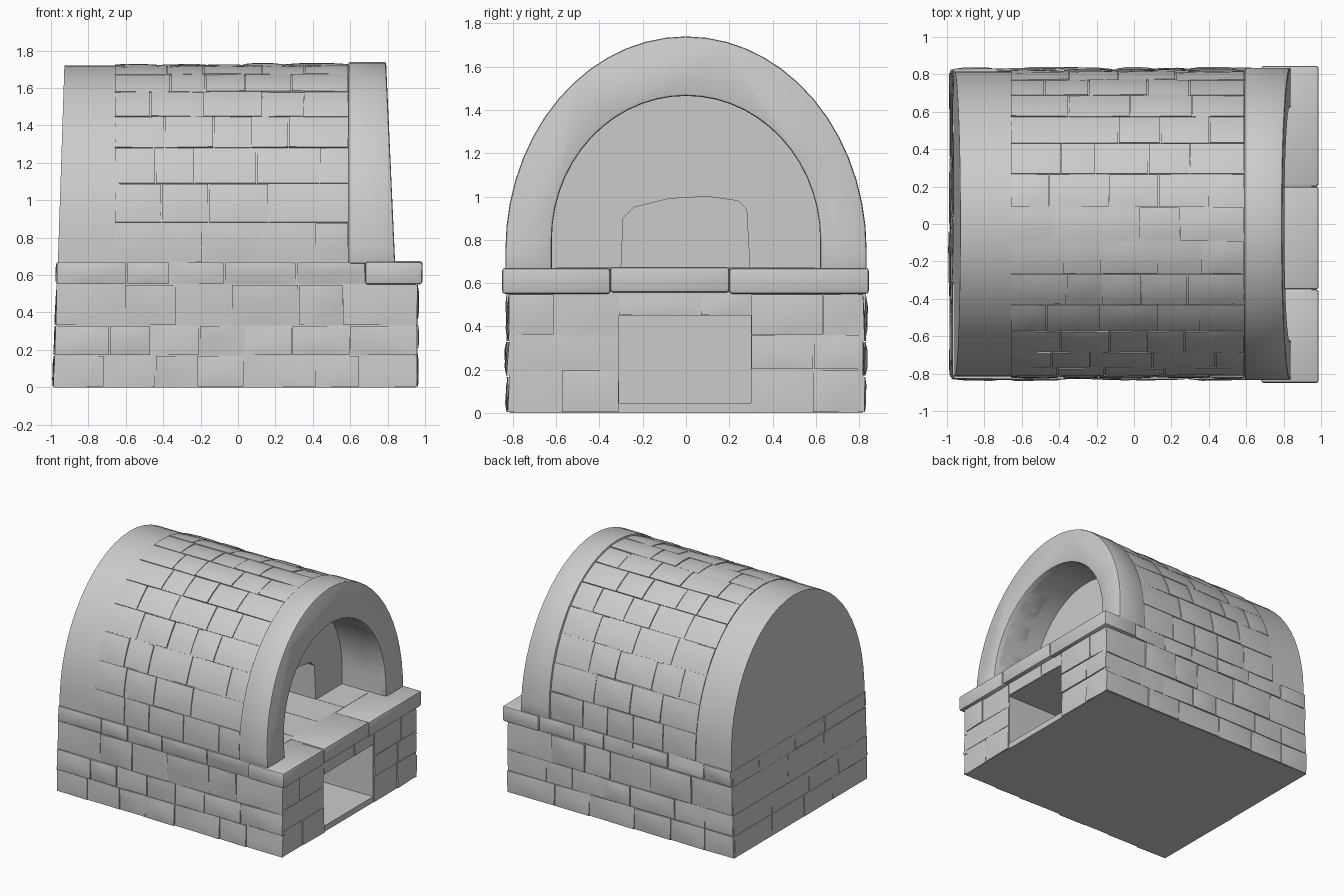
import bpy, bmesh, math, random
from mathutils import Vector

random.seed(7)
old = bpy.data.objects.get("Cube")
if old:
    bpy.data.objects.remove(old, do_unlink=True)

stone = bpy.data.materials.new("grey stone")
stone.use_nodes = True
stone.diffuse_color = (0.6, 0.6, 0.6, 1)
bsdf = stone.node_tree.nodes["Principled BSDF"]
bsdf.inputs["Base Color"].default_value = (0.6, 0.6, 0.6, 1)
bsdf.inputs["Roughness"].default_value = 0.8

SPRING, HALF, RISE = 0.75, 0.815, 0.97   # outer vault
LENGTH = 2 * SPRING + 2.86               # unrolled vault outline


def make(name, bm):
    bmesh.ops.recalc_face_normals(bm, faces=bm.faces)
    me = bpy.data.meshes.new(name)
    bm.to_mesh(me)
    bm.free()
    me.materials.append(stone)
    ob = bpy.data.objects.new(name, me)
    bpy.context.collection.objects.link(ob)
    return ob


def activate(ob):
    bpy.ops.object.select_all(action='DESELECT')
    ob.select_set(True)
    bpy.context.view_layer.objects.active = ob


def smooth(ob, angle=35):
    activate(ob)
    bpy.ops.object.shade_smooth_by_angle(angle=math.radians(angle))


def bevel(ob, width):
    activate(ob)
    mod = ob.modifiers.new("soft edges", 'BEVEL')
    mod.width, mod.segments, mod.limit_method = width, 2, 'ANGLE'
    mod.angle_limit = math.radians(40)
    bpy.ops.object.modifier_apply(modifier=mod.name)


def cut(ob, cutter):
    activate(ob)
    mod = ob.modifiers.new("opening", 'BOOLEAN')
    mod.operation, mod.solver, mod.object = 'DIFFERENCE', 'EXACT', cutter
    bpy.ops.object.modifier_apply(modifier=mod.name)
    bpy.data.objects.remove(cutter, do_unlink=True)


def prism(name, outline, back, front):
    """Solid from a y-z outline, with end planes that may lean with z."""
    bm = bmesh.new()
    a = [bm.verts.new((back(z), y, z)) for y, z in outline]
    b = [bm.verts.new((front(z), y, z)) for y, z in outline]
    n = len(outline)
    for i in range(n):
        j = (i + 1) % n
        bm.faces.new((a[i], a[j], b[j], b[i]))
    bm.faces.new(a)
    bm.faces.new(b)
    return make(name, bm)


def arch(half, spring, rise, foot, steps=28):
    pts = [(-half, foot)]
    for i in range(steps + 1):
        t = math.pi * i / steps
        pts.append((-half * math.cos(t), spring + rise * math.sin(t)))
    return pts + [(half, foot)]


def back_x(z):
    return -0.985 + 0.033 * z


def front_x(z):
    return 0.87 - 0.045 * z


# Masonry body: vault on a longer plinth
body = prism("vault_body", arch(HALF, SPRING, RISE, 0.5), back_x, lambda z: front_x(z) - 0.04)
plinth = prism("plinth", [(-HALF, 0), (-HALF, 0.665), (HALF, 0.665), (HALF, 0)],
               back_x, lambda z: 0.95)
recess = arch(0.62, 0.8, 0.665, 0.668)
cut(body, prism("recess_cutter", recess, lambda z: 0.46, lambda z: 1.3))
door = [(-0.30, 0.668), (-0.29, 0.9), (-0.24, 0.95), (-0.08, 0.99), (0.1, 1.0),
        (0.24, 0.98), (0.28, 0.94), (0.295, 0.668)]
cut(body, prism("door_cutter", door, lambda z: -0.1, lambda z: 1.3))
store = [(-0.31, 0.045), (-0.31, 0.45), (0.30, 0.45), (0.30, 0.045)]
cut(plinth, prism("store_cutter", store, lambda z: 0.3, lambda z: 1.3))
cut(body, prism("store_cutter", store[:1] + [(-0.31, 0.6), (0.3, 0.6)] + store[3:],
                lambda z: 0.3, lambda z: 1.3))
smooth(body)
smooth(plinth)

# Arch ring around the mouth
ring_outline = arch(HALF + 0.02, SPRING, RISE + 0.02, 0.66) + arch(0.62, 0.8, 0.665, 0.66)[::-1]
ring = prism("arch_ring", ring_outline, lambda z: 0.59, front_x)
bevel(ring, 0.012)
smooth(ring)


def add_stone(bm, place, u0, u1, v0, v1, low, high, n=4):
    """One pillowed stone with uneven corners on the surface place(u, v, lift)."""
    gap = 0.003
    u0, u1, v0, v1 = u0 + gap, u1 - gap, v0 + gap, v1 - gap
    c = [random.uniform(low, high) for _ in range(4)]
    rows = []
    for i in range(n + 1):
        s = i / n
        row = []
        for j in range(n + 1):
            t = j / n
            lift = (c[0] * (1 - s) + c[1] * s) * (1 - t) + (c[2] * (1 - s) + c[3] * s) * t
            if i in (0, n) or j in (0, n):
                lift *= 0.6
            row.append(bm.verts.new(place(u0 + (u1 - u0) * s, v0 + (v1 - v0) * t, lift)))
        rows.append(row)
    for i in range(n):
        for j in range(n):
            bm.faces.new((rows[i][j], rows[i + 1][j], rows[i + 1][j + 1], rows[i][j + 1]))
    rim = ([(i, 0) for i in range(n)] + [(n, j) for j in range(n)]
           + [(n - i, n) for i in range(n)] + [(0, n - j) for j in range(n)])
    base = [bm.verts.new(place(u0 + (u1 - u0) * i / n, v0 + (v1 - v0) * j / n, -0.02))
            for i, j in rim]
    for k, (i, j) in enumerate(rim):
        m = (k + 1) % len(rim)
        p, q = rim[m]
        bm.faces.new((rows[i][j], rows[p][q], base[m], base[k]))


def course(bm, place, u0, u1, v0, v1, low, high, size=0.3):
    u = u0
    while u < u1 - 0.01:
        end = u + random.uniform(0.7, 1.3) * size
        if u1 - end < 0.5 * size:
            end = u1
        add_stone(bm, place, u, end, v0, v1, low, high)
        u = end


def on_vault(x, s, lift):
    if s < SPRING:
        return Vector((x, -HALF - lift, s))
    if s > LENGTH - SPRING:
        return Vector((x, HALF + lift, LENGTH - s))
    t = math.pi * (s - SPRING) / (LENGTH - 2 * SPRING)
    return Vector((x, -(HALF + lift) * math.cos(t), SPRING + (RISE + lift) * math.sin(t)))


def on_front(y, z, lift):
    return Vector((0.95 + lift, y, z))


def on_back(y, z, lift):
    return Vector((back_x(z) - lift, y, z))


# Stone courses of the plinth sides
levels = [0, 0.17, 0.33, 0.55, 0.67]
bm = bmesh.new()
for v0, v1 in zip(levels, levels[1:]):
    end = 0.68 if v0 > 0.5 else 0.96
    course(bm, on_vault, back_x(v0), end, v0, v1, 0.0, 0.028)
    course(bm, on_vault, back_x(v0), end, LENGTH - v1, LENGTH - v0, 0.0, 0.028)
smooth(make("plinth_side_stones", bm), 30)

# Stone courses of the vault
bm = bmesh.new()
count = 15
step = (LENGTH - 2 * 0.67) / count
for i in range(count):
    v = 0.67 + i * step
    course(bm, on_vault, -0.66, 0.59, v, v + step, 0.004, 0.018, 0.26)
smooth(make("vault_stones", bm), 30)

# Front piers, lintel and rear footing
bm = bmesh.new()
for v0, v1 in ((0, 0.2), (0.2, 0.36), (0.36, 0.55)):
    for a, b in ((-0.82, -0.31), (0.30, 0.82)):
        course(bm, on_front, a, b, v0, v1, 0.0, 0.022)
course(bm, on_front, -0.31, 0.30, 0.45, 0.55, 0.0, 0.02)
smooth(make("front_pier_stones", bm), 30)
bm = bmesh.new()
for v0, v1 in zip(levels, levels[1:]):
    course(bm, on_back, -0.81, 0.81, v0, v1, 0.0, 0.012, 0.4)
smooth(make("rear_stones", bm), 30)

# Ledge slabs in front of the mouth
edges = [-0.85, -0.35, 0.2, 0.845]
for k, (a, b) in enumerate(zip(edges, edges[1:])):
    low, high = 0.55 + 0.006 * (k % 2), 0.67 + 0.004 * (k % 2)
    slab = prism(f"ledge_slab_{k + 1}", [(a, low), (a, high), (b, high), (b, low)],
                 lambda z: 0.68, lambda z: 0.98 + 0.02 * (z - 0.3))
    bevel(slab, 0.014)
    smooth(slab)

# Hearth floor tiles
for k in range(4):
    y = -0.6 + 0.3 * k
    tile = prism(f"hearth_tile_{k + 1}", [(y, 0.64), (y, 0.672), (y + 0.297, 0.672), (y + 0.297, 0.64)],
                 lambda z: -0.08 if k in (1, 2) else 0.47, lambda z: 0.70)
    smooth(tile)
